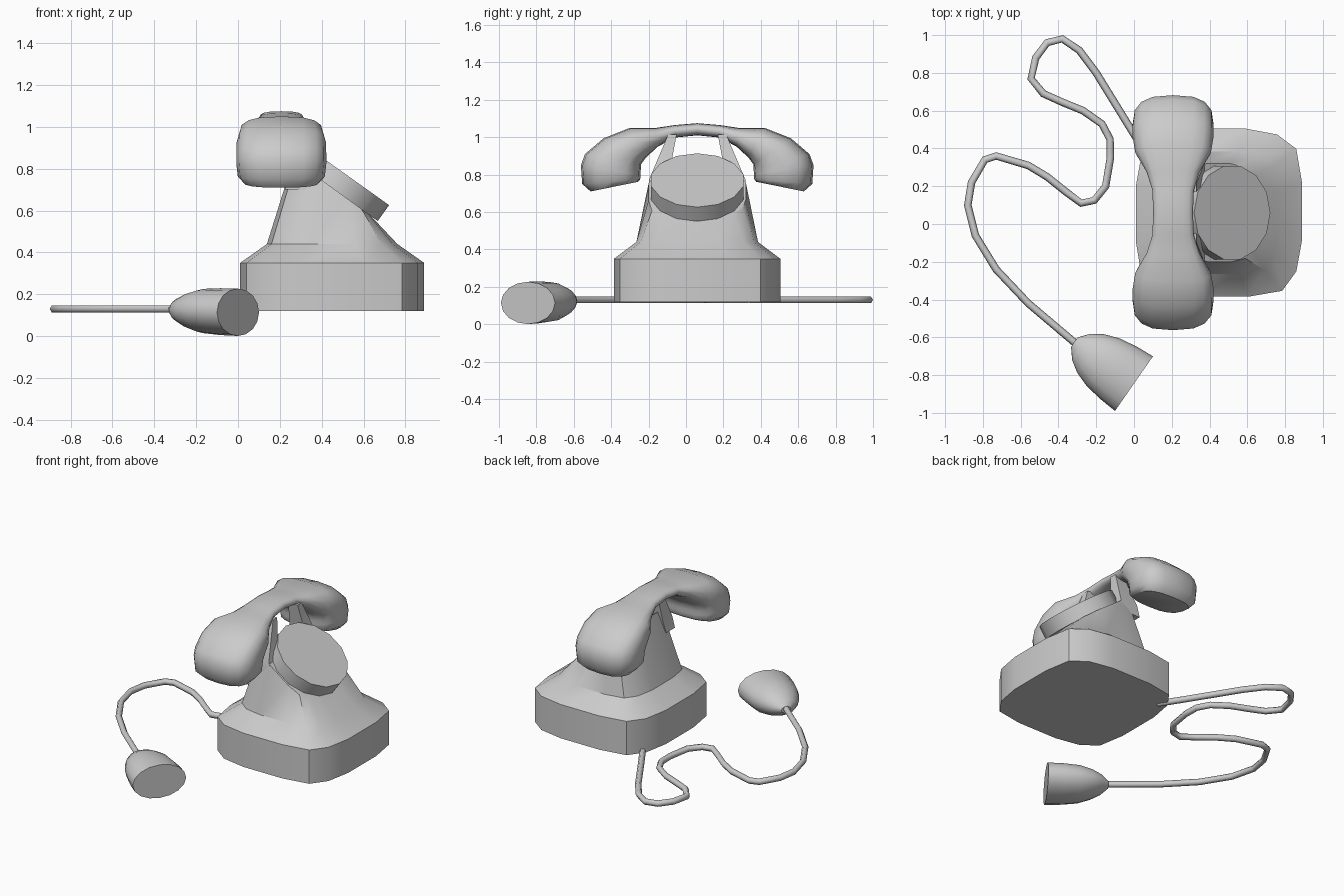
import bpy, bmesh, math
from mathutils import Vector

if "Cube" in bpy.data.objects:
    bpy.data.objects.remove(bpy.data.objects["Cube"])

CY = 0.06  # the phone's own mirror plane (y)


def finish(bm, name, angle):
    bmesh.ops.recalc_face_normals(bm, faces=bm.faces)
    me = bpy.data.meshes.new(name)
    bm.to_mesh(me)
    bm.free()
    ob = bpy.data.objects.new(name, me)
    bpy.context.collection.objects.link(ob)
    bpy.ops.object.select_all(action='DESELECT')
    ob.select_set(True)
    bpy.context.view_layer.objects.active = ob
    bpy.ops.object.shade_smooth_by_angle(angle=math.radians(angle))
    return ob


def loft(name, rings, angle=35):
    """Skin a list of equal-length rings and cap both ends."""
    bm = bmesh.new()
    vr = [[bm.verts.new(p) for p in r] for r in rings]
    n = len(vr[0])
    for a, b in zip(vr, vr[1:]):
        for i in range(n):
            j = (i + 1) % n
            bm.faces.new((a[i], a[j], b[j], b[i]))
    bm.faces.new(vr[0])
    bm.faces.new(vr[-1])
    return finish(bm, name, angle)


def oval(n, power=1.0):
    """Unit superellipse; power below 1 makes it squarer."""
    pts = []
    for i in range(n):
        a = 2 * math.pi * i / n
        c, s = math.cos(a), math.sin(a)
        pts.append((math.copysign(abs(c) ** power, c), math.copysign(abs(s) ** power, s)))
    return pts


# Rounded-square outline shared by every level of the housing
corner = [(1, .35), (.93, .76), (.70, .93), (.32, 1)]
outline = []
for k in range(4):
    for u, v in corner:
        for _ in range(k):
            u, v = -v, u
        outline.append((u, v))

# Housing: vertical plinth, flared shoulder, sloping dial platform
levels = [  # half x, half y, z, slope
    (.44, .445, .12, 0), (.44, .445, .35, 0),
    (.312, .325, .44, 0), (.185, .26, .71, -.135)]
loft("housing", [[(.45 + hx * u, CY + hy * v, z + sl * u) for u, v in outline]
                 for hx, hy, z, sl in levels])

# Dial: tilted drum
normal = Vector((.58, 0, .815)).normalized()
up = Vector((-normal.z, 0, normal.x))
side = Vector((0, 1, 0))
face = Vector((.52, CY, .77))
loft("dial", [[face - normal * d + up * c * .248 + side * s * .253 for c, s in oval(14)]
              for d in (.093, 0)])

# Cradle prongs, one on each side
for name, sg in (("cradle_prong_left", -1), ("cradle_prong_right", 1)):
    rings = []
    for x0, x1, y0, y1, z in ((.225, .40, .17, .262, .70), (.24, .37, .155, .257, .775),
                              (.26, .33, .11, .155, 1.015)):
        rings.append([(x, CY + sg * y, z) for x, y in ((x0, y0), (x1, y0), (x1, y1), (x0, y1))])
    loft(name, rings, 20)

# Handset: half of the arc as (outer point, inner point, half width), then mirrored
half = [
    ((0, 1.075), (0, 1.01), .105),
    ((.12, 1.065), (.12, .998), .11),
    ((.22, 1.05), (.21, .95), .14),
    ((.36, 1.05), (.275, .89), .20),
    ((.50, .995), (.30, .855), .214),
    ((.60, .91), (.302, .825), .215),
    ((.622, .85), (.303, .80), .215),
    ((.615, .75), (.305, .775), .208),
    ((.57, .71), (.315, .762), .18)]
sections = [((-o[0], o[1]), (-i[0], i[1]), w) for o, i, w in half[:0:-1]] + half
rings = []
for o, i, w in sections:
    mid = Vector((.207, CY + (o[0] + i[0]) / 2, (o[1] + i[1]) / 2))
    arm = Vector((0, (o[0] - i[0]) / 2, (o[1] - i[1]) / 2))
    rings.append([mid + arm * c + Vector((w * s, 0, 0)) for c, s in oval(16, .72)])
loft("handset", rings, 45)

# Wall plug: flattened bell lying on the ground
axis = Vector((-.82, .57, 0)).normalized()
across = Vector((.57, .82, 0)).normalized()
rings = []
for t, w, h in ((0, .176, .113), (.10, .169, .112), (.20, .153, .106),
                (.28, .124, .083), (.34, .085, .056), (.385, .03, .022)):
    mid = Vector((0, -.845, .114 + t * .03)) + axis * t
    rings.append([mid + across * w * c + Vector((0, 0, h * s)) for c, s in oval(16)])
loft("plug", rings, 40)

# Cord winding from the housing to the plug
path = [(.09, .335), (0, .475), (-.2, .80), (-.29, .92), (-.38, .98), (-.46, .96), (-.52, .88),
        (-.545, .77), (-.48, .69), (-.38, .645), (-.27, .60), (-.17, .53), (-.127, .45),
        (-.125, .35), (-.15, .2), (-.21, .125), (-.28, .11), (-.36, .17), (-.46, .25),
        (-.56, .31), (-.73, .36), (-.79, .34), (-.86, .22), (-.88, .10), (-.84, -.06),
        (-.73, -.24), (-.56, -.42), (-.30, -.64)]
cu = bpy.data.curves.new("cord", 'CURVE')
cu.dimensions = '3D'
cu.bevel_depth = .02
cu.bevel_resolution = 1
cu.use_fill_caps = True
sp = cu.splines.new('POLY')
sp.points.add(len(path) - 1)
for p, (x, y) in zip(sp.points, path):
    p.co = (x, y, .13, 1)
sp.use_smooth = True
bpy.context.collection.objects.link(bpy.data.objects.new("cord", cu))
